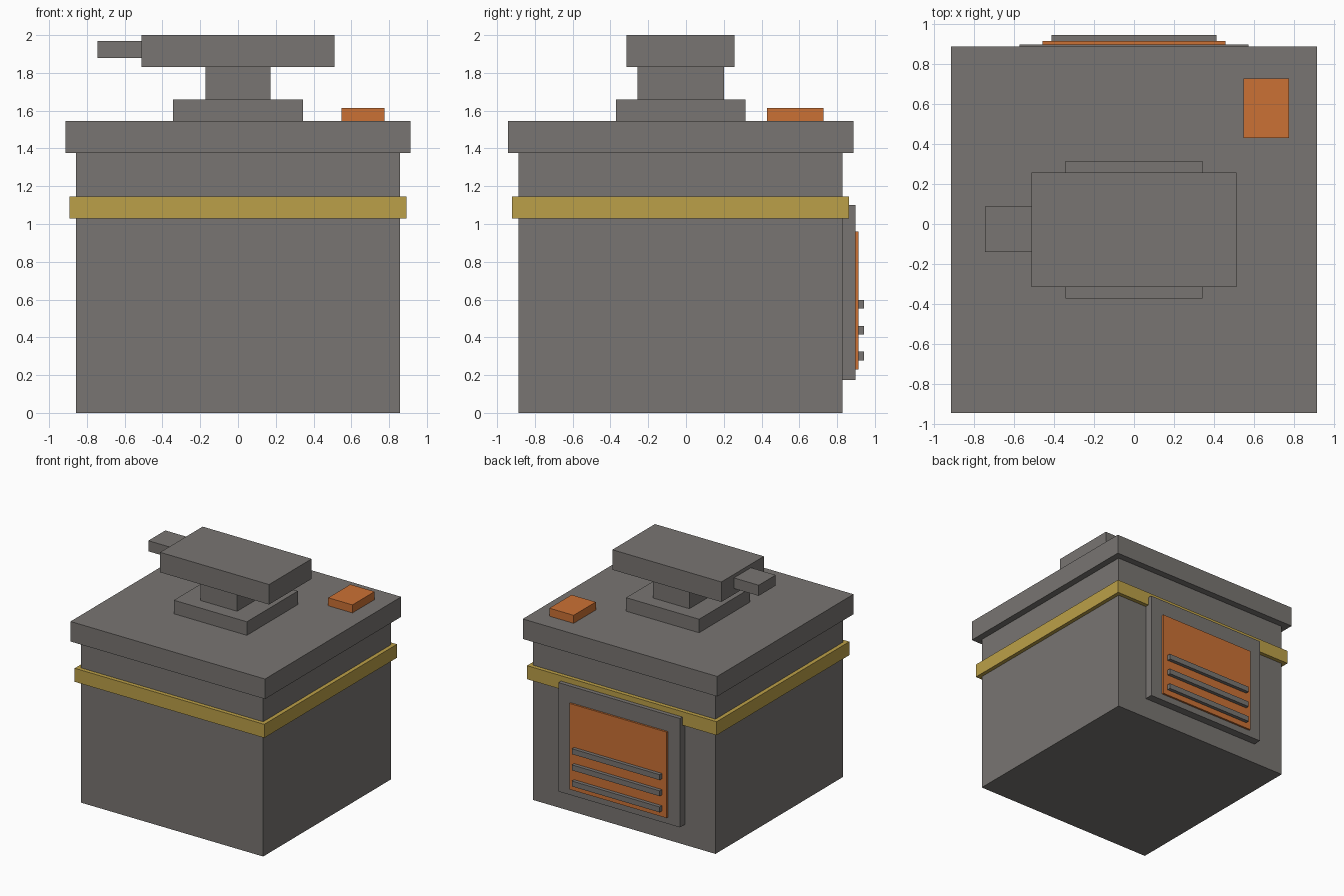
import bpy
import bmesh

cube = bpy.data.objects.get("Cube")
if cube:
    bpy.data.objects.remove(cube, do_unlink=True)


def material(name, color):
    mat = bpy.data.materials.new(name)
    mat.use_nodes = True
    mat.diffuse_color = (*color, 1)
    mat.node_tree.nodes["Principled BSDF"].inputs["Base Color"].default_value = (*color, 1)
    return mat


grey = material("warm_grey", (0.19, 0.178, 0.168))
gold = material("gold", (0.50, 0.35, 0.065))
orange = material("orange", (0.60, 0.165, 0.035))


def box(name, mat, x, y, z):
    """Box spanning the given (low, high) range on each axis."""
    bm = bmesh.new()
    bmesh.ops.create_cube(bm, size=1)
    for v in bm.verts:
        v.co = [r[0] if c < 0 else r[1] for c, r in zip(v.co, (x, y, z))]
    mesh = bpy.data.meshes.new(name)
    bm.to_mesh(mesh)
    bm.free()
    mesh.materials.append(mat)
    obj = bpy.data.objects.new(name, mesh)
    bpy.context.collection.objects.link(obj)
    return obj


def centred(name, mat, half_x, y, z):
    return box(name, mat, (-half_x, half_x), y, z)


# Main body with its trim band and overhanging lid
centred("body", grey, 0.857, (-0.886, 0.828), (0, 1.375))
centred("trim_band", gold, 0.891, (-0.92, 0.862), (1.03, 1.145))
centred("lid", grey, 0.914, (-0.943, 0.886), (1.375, 1.545))

# Stepped pedestal, head block and side handle
centred("pedestal_base", grey, 0.343, (-0.371, 0.314), (1.545, 1.66))
centred("pedestal_neck", grey, 0.172, (-0.257, 0.2), (1.66, 1.83))
centred("head_block", grey, 0.512, (-0.314, 0.257), (1.83, 2))
box("side_handle", grey, (-0.745, -0.512), (-0.14, 0.088), (1.88, 1.97))

# Raised button on the lid
box("lid_button", orange, (0.547, 0.775), (0.43, 0.727), (1.545, 1.613))

# Back hatch: frame, glowing plate and grille bars
centred("hatch_frame", grey, 0.571, (0.828, 0.897), (0.175, 1.10))
centred("hatch_plate", orange, 0.457, (0.897, 0.913), (0.23, 0.96))
for i in range(3):
    low = 0.278 + 0.137 * i
    centred(f"grille_bar_{i + 1}", grey, 0.413, (0.913, 0.943), (low, low + 0.046))
